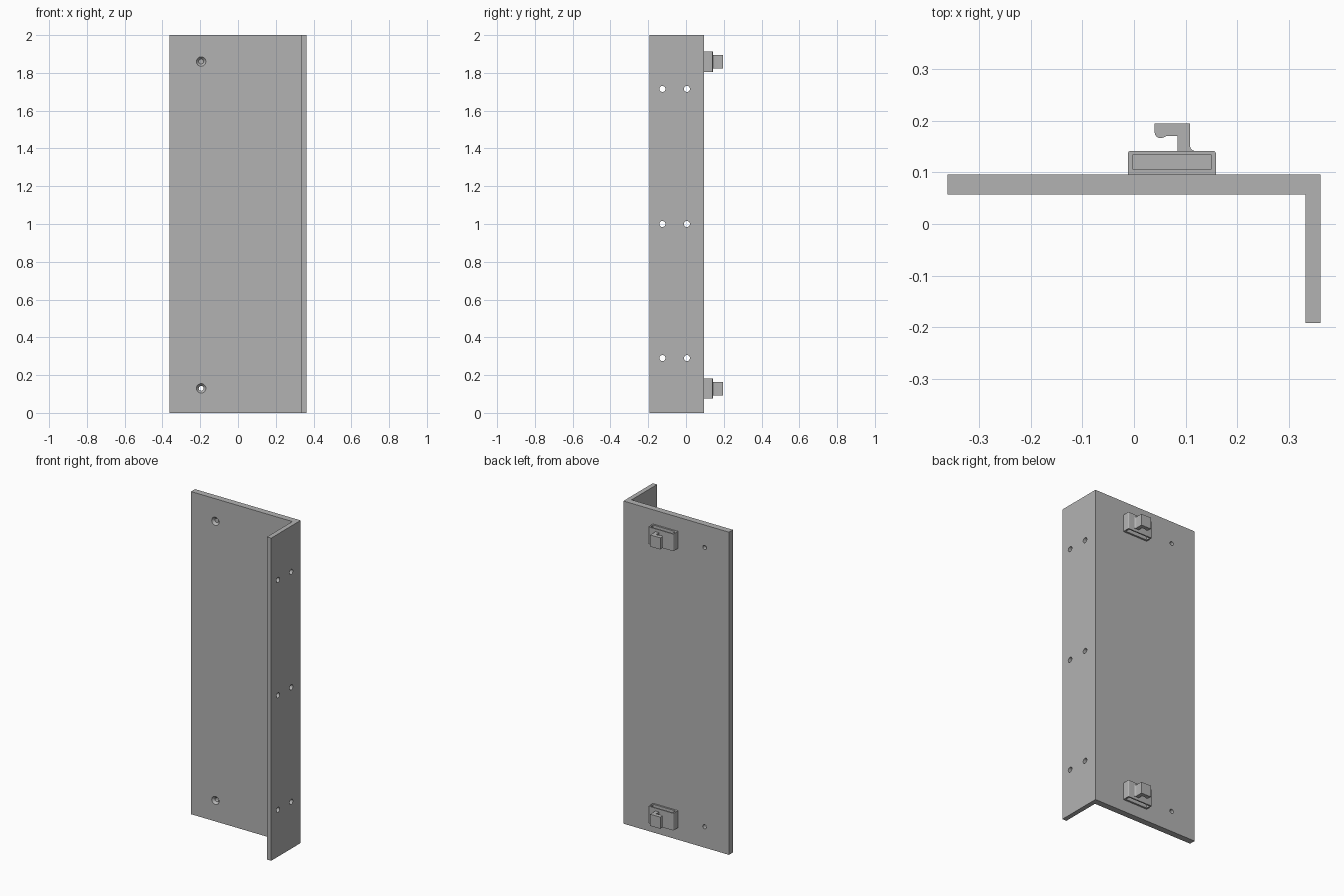
import bpy
import bmesh
import math
from mathutils import Matrix, Vector

if "Cube" in bpy.data.objects:
    bpy.data.objects.remove(bpy.data.objects["Cube"], do_unlink=True)

grey = bpy.data.materials.new("plain grey")
grey.use_nodes = True
colour = (0.45, 0.45, 0.45, 1)
grey.diffuse_color = colour
grey.node_tree.nodes["Principled BSDF"].inputs["Base Color"].default_value = colour


def finish(name, bm):
    bmesh.ops.recalc_face_normals(bm, faces=bm.faces)
    mesh = bpy.data.meshes.new(name)
    bm.to_mesh(mesh)
    bm.free()
    mesh.materials.append(grey)
    obj = bpy.data.objects.new(name, mesh)
    bpy.context.collection.objects.link(obj)
    return obj


def extrude(name, outline, z0, z1):
    """Prism from an xy outline."""
    bm = bmesh.new()
    face = bm.faces.new([bm.verts.new((x, y, z0)) for x, y in outline])
    top = bmesh.ops.extrude_face_region(bm, geom=[face])["geom"]
    bmesh.ops.translate(bm, vec=(0, 0, z1 - z0),
                        verts=[v for v in top if isinstance(v, bmesh.types.BMVert)])
    return finish(name, bm)


def box(x0, x1, y0, y1):
    return [(x0, y0), (x1, y0), (x1, y1), (x0, y1)]


def arc(cx, cy, r, start, end, steps=6):
    angles = [math.radians(start + (end - start) * i / steps) for i in range(steps + 1)]
    return [(cx + r * math.cos(a), cy + r * math.sin(a)) for a in angles]


def drill(target, start, end, r1, r2):
    """Cut a round or tapered hole between two points."""
    start, end = Vector(start), Vector(end)
    axis = end - start
    bm = bmesh.new()
    bmesh.ops.create_cone(
        bm, cap_ends=True, segments=32, radius1=r1, radius2=r2, depth=axis.length,
        matrix=Matrix.Translation((start + end) / 2)
        @ axis.to_track_quat("Z", "Y").to_matrix().to_4x4())
    cut(target, finish("hole_cutter", bm))


def cut(target, cutter):
    mod = target.modifiers.new("cut", "BOOLEAN")
    mod.operation = "DIFFERENCE"
    mod.solver = "EXACT"
    mod.object = cutter
    bpy.context.view_layer.objects.active = target
    bpy.ops.object.modifier_apply(modifier=mod.name)
    bpy.data.objects.remove(cutter, do_unlink=True)


# L-shaped plate with a forward flange on its left edge
back, front = 0.096, 0.057
plate = extrude("angle_plate", [(-0.362, front), (0.333, front), (0.333, -0.192),
                                (0.362, -0.192), (0.362, back), (-0.362, back)], 0, 2)

# Countersunk screw holes in the plate
for z in (0.13, 1.86):
    drill(plate, (-0.195, 0.03, z), (-0.195, 0.13, z), 0.013, 0.013)
    drill(plate, (-0.195, front - 0.001, z), (-0.195, front + 0.014, z), 0.026, 0.013)

# Flange holes
for z in (0.29, 1.0, 1.715):
    for y in (-0.125, 0.005):
        drill(plate, (0.3, y, z), (0.4, y, z), 0.016, 0.016)

# Clips: a rounded block hollowed from both ends, with a hook behind it
for place, zc in (("lower", 0.128), ("upper", 1.859)):
    r = 0.006
    outline = ([(-0.012, back), (0.159, back)] + arc(0.159 - r, 0.142 - r, r, 0, 90)
               + arc(-0.012 + r, 0.142 - r, r, 90, 180))
    block = extrude(place + "_clip_block", outline, zc - 0.053, zc + 0.053)
    for side in (-1, 1):
        z0, z1 = sorted((zc + side * 0.012, zc + side * 0.08))
        cut(block, extrude("slot_cutter", box(-0.003, 0.15, 0.107, 0.134), z0, z1))

    hook = ([(0.0845, 0.141), (0.118, 0.141)] + arc(0.118, 0.151, 0.009, 270, 180)
            + [(0.109, 0.195), (0.04, 0.195)]
            + arc(0.0515, 0.178, 0.0115, 180, 300) + [(0.064, 0.171), (0.0845, 0.171)])
    extrude(place + "_clip_hook", hook, zc - 0.036, zc + 0.036)

# Smooth the round surfaces while keeping edges crisp
bpy.ops.object.select_all(action="DESELECT")
for obj in bpy.context.scene.objects:
    if obj.type == "MESH" and grey.name in obj.data.materials:
        obj.select_set(True)
        bpy.context.view_layer.objects.active = obj
bpy.ops.object.shade_smooth_by_angle(angle=math.radians(30))
